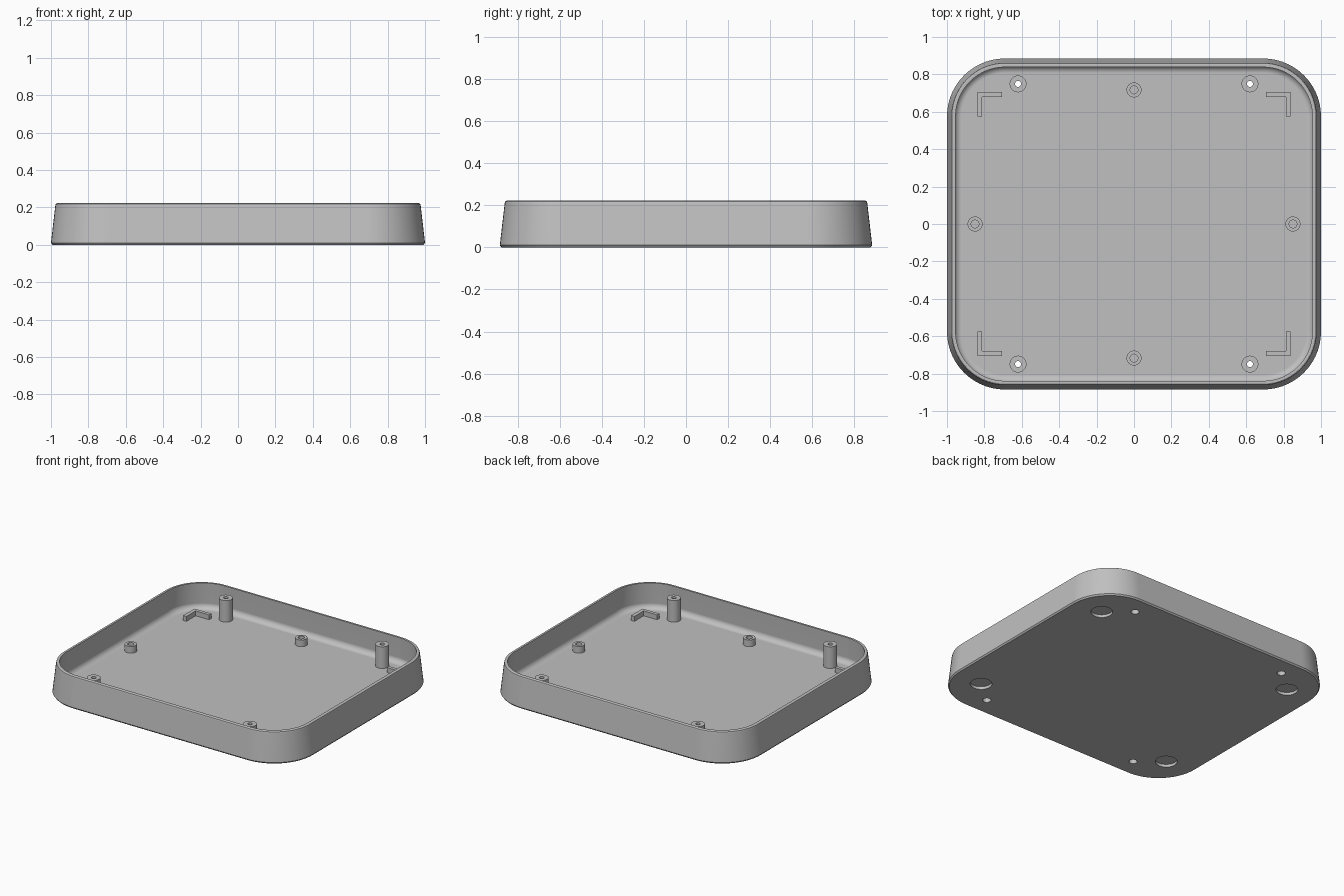
import bpy, bmesh, math
from math import sin, cos, pi

if "Cube" in bpy.data.objects:
    bpy.data.objects.remove(bpy.data.objects["Cube"])

GREY = (0.53, 0.53, 0.53, 1)
mat = bpy.data.materials.new("plain grey")
mat.use_nodes = True
mat.diffuse_color = GREY
mat.node_tree.nodes["Principled BSDF"].inputs["Base Color"].default_value = GREY

FLOOR = 0.037
HX, HY, RADIUS = 1.0, 0.885, 0.31


def finish(name, bm, smooth=True):
    bmesh.ops.recalc_face_normals(bm, faces=bm.faces)
    mesh = bpy.data.meshes.new(name)
    bm.to_mesh(mesh)
    bm.free()
    ob = bpy.data.objects.new(name, mesh)
    bpy.context.collection.objects.link(ob)
    mesh.materials.append(mat)
    if smooth:
        shade(ob)
    return ob


def select(ob):
    bpy.ops.object.select_all(action="DESELECT")
    ob.select_set(True)
    bpy.context.view_layer.objects.active = ob


def shade(ob):
    select(ob)
    bpy.ops.object.shade_smooth_by_angle(angle=math.radians(30))


def bridge(bm, a, b):
    n = len(a)
    for i in range(n):
        j = (i + 1) % n
        bm.faces.new((a[i], a[j], b[j], b[i]))


def rounded_ring(bm, inset, z, steps=14):
    """Rounded rectangle loop, pulled in by inset."""
    ring = []
    for k, (sx, sy) in enumerate([(1, 1), (-1, 1), (-1, -1), (1, -1)]):
        for i in range(steps + 1):
            a = (k + i / steps) * pi / 2
            r = RADIUS - inset
            ring.append(bm.verts.new((sx * (HX - RADIUS) + r * cos(a),
                                      sy * (HY - RADIUS) + r * sin(a), z)))
    return ring


def lathe(name, x, y, profile, sides=32):
    """Turn a (radius, z) profile around a vertical axis; radius 0 caps it."""
    bm = bmesh.new()
    last = None
    for r, z in profile:
        if r == 0:
            bm.faces.new(last)
            continue
        ring = [bm.verts.new((x + r * cos(2 * pi * i / sides),
                              y + r * sin(2 * pi * i / sides), z)) for i in range(sides)]
        if last:
            bridge(bm, last, ring)
        last = ring
    return finish(name, bm)


def cutter(x, y, r, top):
    bm = bmesh.new()
    res = bmesh.ops.create_cone(bm, cap_ends=True, segments=32, radius1=r, radius2=r, depth=0.2)
    bmesh.ops.translate(bm, verts=res["verts"], vec=(x, y, top - 0.1))
    ob = finish("hole_cutter", bm, False)
    ob.hide_render = True
    return ob


# Tray shell: drafted outer wall, rim, inner wall, floor fillet
profile = [(0.008, 0), (0.0, 0.01), (0.023, 0.208), (0.026, 0.218), (0.032, 0.222),
           (0.046, 0.222), (0.04, 0.075)]
for i in range(1, 7):
    a = i / 6 * pi / 2
    profile.append((0.04 + 0.038 * (1 - cos(a)), 0.075 - 0.038 * sin(a)))
bm = bmesh.new()
rings = [rounded_ring(bm, inset, z) for inset, z in profile]
for a, b in zip(rings, rings[1:]):
    bridge(bm, a, b)
bm.faces.new(rings[0])
bm.faces.new(rings[-1])
tray = finish("tray_shell", bm, False)

CORNERS = [(sx, sy) for sx in (-1, 1) for sy in (-1, 1)]

# Foot recesses and screw holes cut into the floor
for sx, sy in CORNERS:
    for x, y, r, top in [(0.785, 0.61, 0.071, 0.02), (0.62, 0.749, 0.027, 0.15)]:
        cut = cutter(sx * x, sy * y, r, top)
        mod = tray.modifiers.new("cut", "BOOLEAN")
        mod.operation = "DIFFERENCE"
        mod.solver = "EXACT"
        mod.object = cut
        select(tray)
        bpy.ops.object.modifier_apply(modifier=mod.name)
        bpy.data.objects.remove(cut)
shade(tray)
tray.modifiers.new("flat_normals", "WEIGHTED_NORMAL").keep_sharp = True

for sx, sy in CORNERS:
    side = ("back" if sy > 0 else "front") + ("_left" if sx > 0 else "_right")
    # Tall hollow screw post
    lathe("screw_post_" + side, sx * 0.62, sy * 0.749,
          [(0.045, FLOOR - 0.002), (0.045, 0.192), (0.016, 0.192), (0.016, 0.15),
           (0.027, 0.15), (0.027, FLOOR - 0.002)])

    # L-shaped locating bracket
    outline = [(0.838, 0.705), (0.705, 0.705), (0.705, 0.68),
               (0.812, 0.68), (0.812, 0.575), (0.838, 0.575)]
    bm = bmesh.new()
    low, high = [[bm.verts.new((sx * x, sy * y, z)) for x, y in outline]
                 for z in (FLOOR - 0.002, 0.072)]
    bridge(bm, low, high)
    bm.faces.new(low)
    bm.faces.new(high)
    finish("corner_bracket_" + side, bm, False)

# Short standoffs with blind holes
for name, x, y in [("left", 0.85, 0), ("right", -0.85, 0), ("back", 0, 0.717), ("front", 0, -0.717)]:
    lathe("standoff_" + name, x, y,
          [(0.04, FLOOR - 0.002), (0.04, 0.085), (0.021, 0.085),
           (0.021, FLOOR + 0.003), (0, FLOOR + 0.003)])
